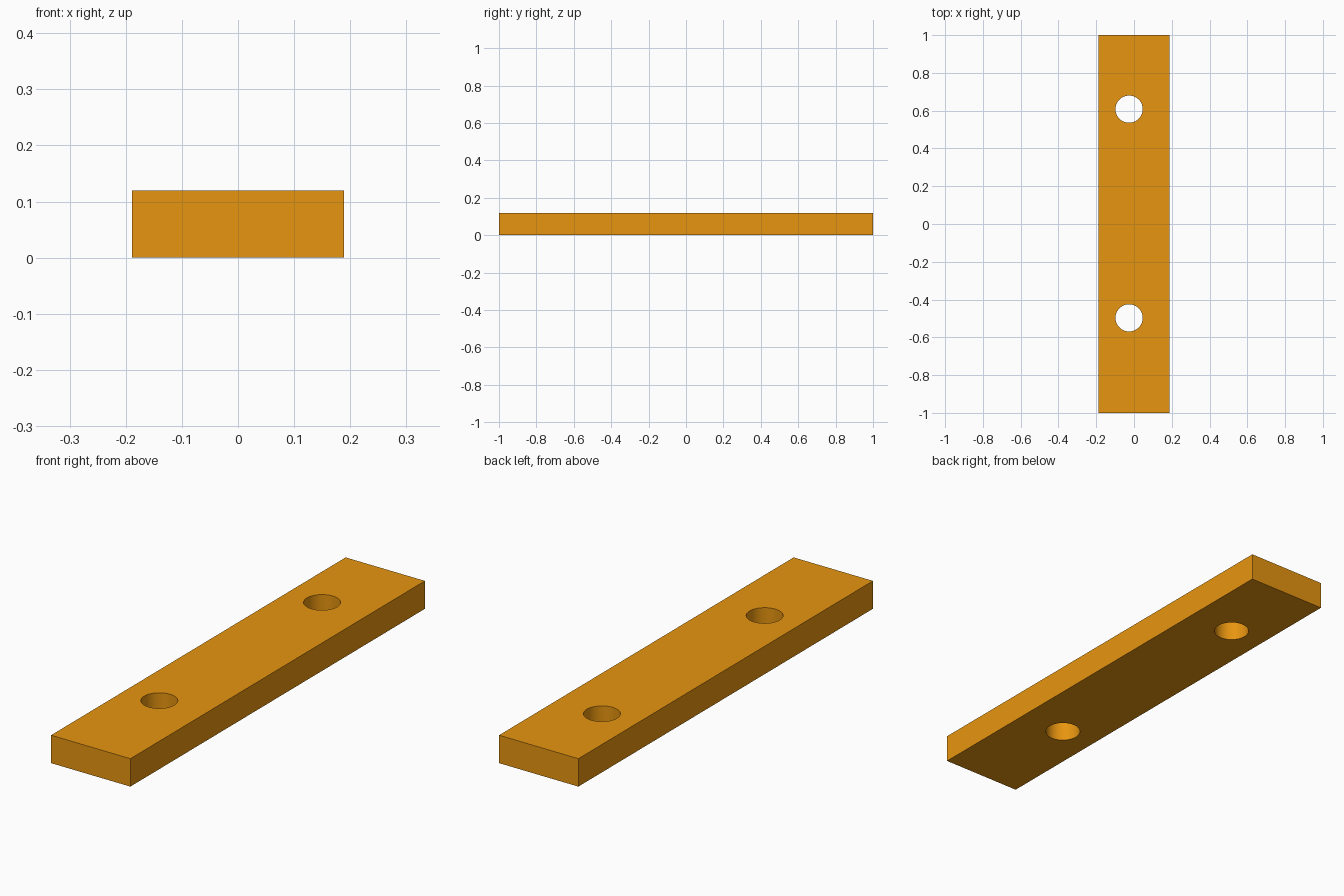
import bpy
import math

if "Cube" in bpy.data.objects:
    bpy.data.objects.remove(bpy.data.objects["Cube"])

WIDTH, LENGTH, HEIGHT = 0.377, 2.0, 0.12
HOLE_X, HOLE_RADIUS = -0.026, 0.072
HOLE_YS = (-0.497, 0.608)

# Flat rectangular bar
bpy.ops.mesh.primitive_cube_add(size=1, location=(0, 0, HEIGHT / 2))
bar = bpy.context.object
bar.name = "drilled_bar"
bar.scale = (WIDTH, LENGTH, HEIGHT)
bpy.ops.object.transform_apply(location=True, rotation=False, scale=True)

orange = bpy.data.materials.new("orange")
orange.diffuse_color = (0.8, 0.3, 0.005, 1)
orange.use_nodes = True
orange.node_tree.nodes["Principled BSDF"].inputs["Base Color"].default_value = orange.diffuse_color
bar.data.materials.append(orange)


def drill(y):
    """Cut one round through hole in the bar."""
    bpy.ops.mesh.primitive_cylinder_add(
        vertices=64, radius=HOLE_RADIUS, depth=HEIGHT * 3,
        location=(HOLE_X, y, HEIGHT / 2))
    cutter = bpy.context.object
    cutter.name = "hole_cutter"
    cutter.hide_render = True
    cutter.data.materials.append(orange)
    mod = bar.modifiers.new("hole", "BOOLEAN")
    mod.operation = "DIFFERENCE"
    mod.solver = "EXACT"
    mod.object = cutter
    bpy.ops.object.select_all(action="DESELECT")
    bar.select_set(True)
    bpy.context.view_layer.objects.active = bar
    bpy.ops.object.modifier_apply(modifier=mod.name)
    bpy.data.objects.remove(cutter, do_unlink=True)


# Two through holes, slightly off centre
for hole_y in HOLE_YS:
    drill(hole_y)

# Smooth hole walls, sharp edges elsewhere
bpy.ops.object.shade_smooth_by_angle(angle=math.radians(30))
